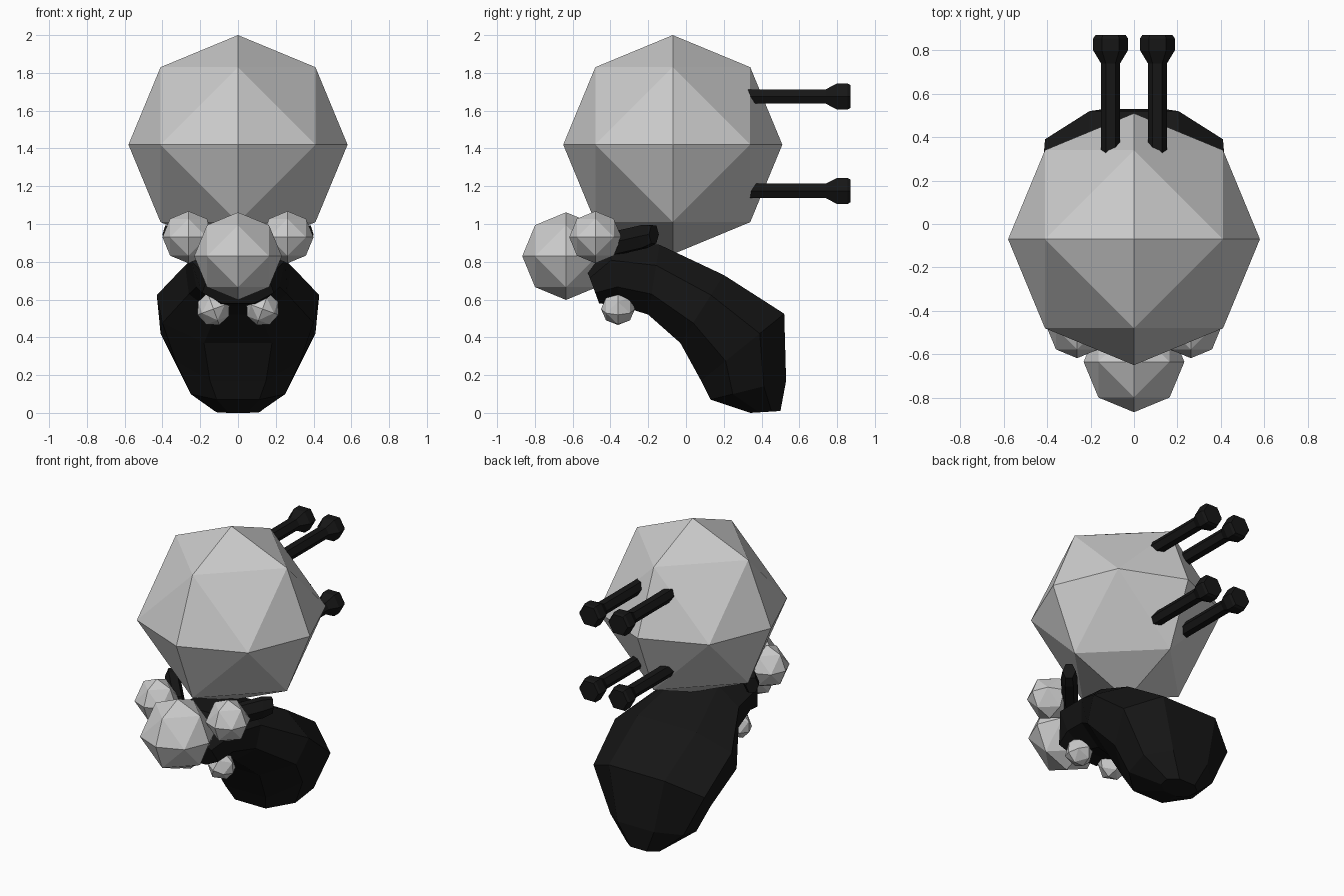
import bpy, bmesh, math
from mathutils import Vector, Matrix

if "Cube" in bpy.data.objects:
    bpy.data.objects.remove(bpy.data.objects["Cube"])

black = bpy.data.materials.new("black")
black.diffuse_color = (0.008, 0.008, 0.008, 1)
black.use_nodes = True
black.node_tree.nodes["Principled BSDF"].inputs["Base Color"].default_value = black.diffuse_color


def finish(name, bm, mat=None):
    bmesh.ops.recalc_face_normals(bm, faces=bm.faces)
    me = bpy.data.meshes.new(name)
    bm.to_mesh(me)
    bm.free()
    ob = bpy.data.objects.new(name, me)
    bpy.context.collection.objects.link(ob)
    if mat:
        me.materials.append(mat)
    return ob


def ball(name, center, r, tilt=0):
    """Octahedron subdivided once and pushed out to a sphere."""
    bm = bmesh.new()
    rot = Matrix.Rotation(tilt, 3, 'Y')
    for x in (-1, 0, 1):
        for y in (-1, 0, 1):
            for z in (-1, 0, 1):
                if abs(x) + abs(y) + abs(z) in (1, 2):
                    p = rot @ (Vector((x, y, z)).normalized() * r)
                    bm.verts.new(p + Vector(center))
    bmesh.ops.convex_hull(bm, input=bm.verts)
    return finish(name, bm)


def loft(name, rings, mat):
    """Skin a list of equal-sized point rings and cap both ends."""
    bm = bmesh.new()
    loops = [[bm.verts.new(p) for p in ring] for ring in rings]
    n = len(loops[0])
    for a, b in zip(loops, loops[1:]):
        for i in range(n):
            j = (i + 1) % n
            bm.faces.new((a[i], a[j], b[j], b[i]))
    bm.faces.new(loops[0])
    bm.faces.new(loops[-1])
    return finish(name, bm, mat)


def body_ring(top, bottom, w_up, w_low):
    """Eight-sided section between a top and bottom (y, z) point."""
    t, b = Vector((0, *top)), Vector((0, *bottom))
    c, h = (t + b) / 2, (t - b) / 2
    shape = [(0.5 * w_up, 1), (w_up, 0.41), (w_low, -0.41), (0.45 * w_low, -1)]
    right = [c + h * v + Vector((x, 0, 0)) for x, v in shape]
    left = [Vector((-p.x, p.y, p.z)) for p in reversed(right)]
    return right + left


def hexagon(center, side, up, r_side, r_up):
    return [Vector(center) + side * (r_side * math.cos(k * math.pi / 3))
            + up * (r_up * math.sin(k * math.pi / 3)) for k in range(6)]


# Curved dark body, from the face to the tail
loft("body", [body_ring(*s) for s in (
    ((-0.53, 0.77), (-0.46, 0.58), 0.16, 0.19),
    ((-0.42, 0.91), (-0.34, 0.565), 0.25, 0.22),
    ((-0.14, 0.89), (-0.20, 0.52), 0.28, 0.26),
    ((0.20, 0.73), (-0.03, 0.37), 0.43, 0.40),
    ((0.52, 0.525), (0.08, 0.17), 0.41, 0.33),
    ((0.53, 0.17), (0.13, 0.07), 0.27, 0.25),
    ((0.50, 0.01), (0.34, 0.0), 0.12, 0.11),
)], black)

# Large ball on the back, nose ball
ball("large_ball", (0, -0.07, 1.42), 0.58)
ball("nose", (0, -0.635, 0.83), 0.232)

up = Vector((0, 0, 1))
for s, label in ((-1, "left"), (1, "right")):
    # Eyes and teeth
    ball("eye_" + label, (s * 0.262, -0.48, 0.93), 0.138)
    ball("tooth_" + label, (s * 0.13, -0.36, 0.55), 0.09, s * math.radians(20))

    # Ears sweeping outward and back from behind the eyes
    inner, outer = Vector((s * 0.16, -0.41, 0.89)), Vector((s * 0.37, -0.17, 0.945))
    side = (outer - inner).cross(up).normalized()
    loft("ear_" + label, [hexagon(inner, side, up, 0.05, 0.07),
                          hexagon(inner.lerp(outer, 0.8), side, up, 0.05, 0.07),
                          hexagon(outer, side, up, 0.04, 0.055)], black)

    # Bolts sticking out of the back of the large ball
    for z, level in ((1.675, "upper"), (1.175, "lower")):
        profile = ((0.25, 0.044), (0.74, 0.044), (0.80, 0.08), (0.855, 0.08), (0.87, 0.07))
        loft("bolt_%s_%s" % (level, label),
             [hexagon((s * 0.108, y, z), Vector((1, 0, 0)), up, r, r) for y, r in profile],
             black)
